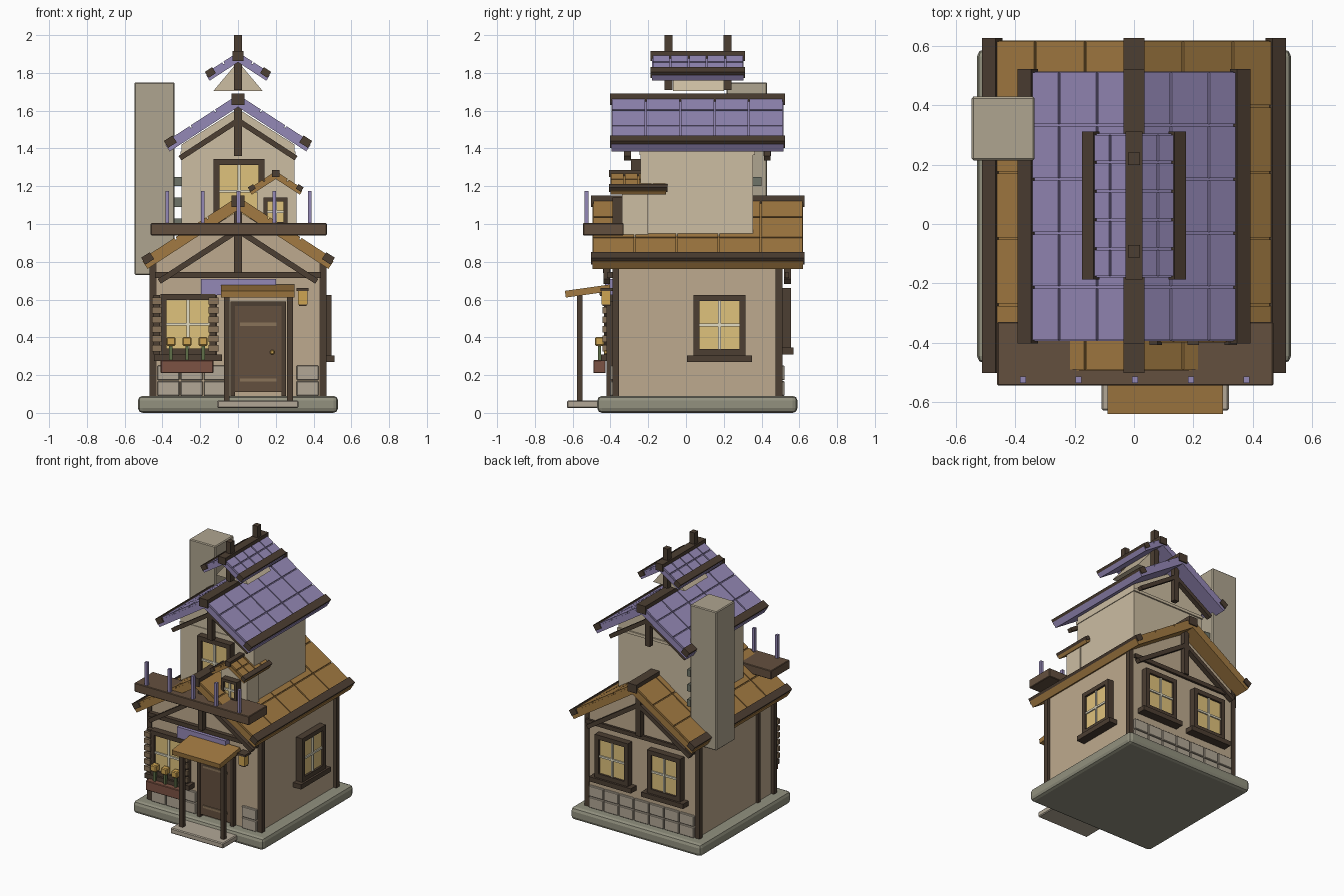
import bpy, bmesh
from math import radians, sqrt
from mathutils import Matrix, Vector

if "Cube" in bpy.data.objects:
    bpy.data.objects.remove(bpy.data.objects["Cube"])

def mat(name, hexa):
    m = bpy.data.materials.new(name)
    c = [int(hexa[i:i + 2], 16) / 255 for i in (0, 2, 4)]
    m.diffuse_color = [((v + .055) / 1.055) ** 2.4 for v in c] + [1]
    m.use_nodes = True
    m.node_tree.nodes["Principled BSDF"].inputs["Base Color"].default_value = m.diffuse_color
    return m

PURPLE, SHINGLE = mat("purple_tile", "9488B6"), mat("brown_tile", "A27A42")
TIMBER, PLANK = mat("dark_timber", "4C3E32"), mat("plank", "64503F")
WALL, PLASTER = mat("wall", "BEAA8E"), mat("plaster", "CCBDA2")
BASE, STONE = mat("base_stone", "92917F"), mat("stone", "B2A796")
CHIM, MOSS = mat("chimney", "AFA590"), mat("mossy_stone", "6E7468")
GLASS, BAR = mat("glass", "DFC27C"), mat("window_bar", "E2DCC4")
CLAY, LEAF = mat("clay", "7C5243"), mat("leaf", "5F7048")
GOLD, SLAT = mat("gold", "CFA552"), mat("slat", "8A745A")

def finish(bm, name, m, bevel=0, segs=1):
    bmesh.ops.recalc_face_normals(bm, faces=bm.faces)
    me = bpy.data.meshes.new(name)
    bm.to_mesh(me)
    bm.free()
    ob = bpy.data.objects.new(name, me)
    me.materials.append(m)
    bpy.context.collection.objects.link(ob)
    if bevel:
        b = ob.modifiers.new("bevel", "BEVEL")
        b.width, b.segments = bevel, segs
    return ob

def boxes(name, m, *spans, turn=0, bevel=0, segs=1):
    """Each span is (x0, x1, y0, y1, z0, z1); turn rotates about z."""
    bm = bmesh.new()
    R = Matrix.Rotation(radians(turn), 4, 'Z')
    for x0, x1, y0, y1, z0, z1 in spans:
        M = R @ Matrix.Translation(((x0 + x1) / 2, (y0 + y1) / 2, (z0 + z1) / 2))
        M = M @ Matrix.Diagonal((x1 - x0, y1 - y0, z1 - z0, 1))
        bmesh.ops.create_cube(bm, size=1, matrix=M)
    return finish(bm, name, m, bevel, segs)

def prisms(name, m, *parts):
    """Each part is (xz outline, y0, y1)."""
    bm = bmesh.new()
    for pts, y0, y1 in parts:
        f = bm.faces.new([bm.verts.new((x, y0, z)) for x, z in pts])
        g = bmesh.ops.extrude_face_region(bm, geom=[f])["geom"]
        bmesh.ops.translate(bm, vec=(0, y1 - y0, 0),
                            verts=[v for v in g if isinstance(v, bmesh.types.BMVert)])
    return finish(bm, name, m)

K = 0.65                                   # pitch shared by all roofs
L = sqrt(1 + K * K)
U, N = Vector((1 / L, -K / L)), Vector((K / L, 1 / L))

def strip(cx, zr, a, b, lo, hi, s):
    """Band along the slope: distances a..b from ridge, heights lo..hi off it."""
    pts = [U * d + N * h for d, h in ((a, hi), (b, hi), (b, lo), (a, lo))]
    return [(cx + s * p.x, zr + p.y) for p in pts]

def rafters(name, m, cx, zr, half, t, y0, y1):
    parts = []
    for s in (1, -1):
        e = U * half * L
        q = e - N * t
        pts = [(0, 0), e, q, (0, -t * L)]
        parts.append(([(cx + s * p[0], zr + p[1]) for p in pts], y0, y1))
    return prisms(name, m, *parts)

def roof(name, m, cx, zr, half, t, y0, y1, rows, cols, beam):
    tile, gap = .012, .008
    rafters(name + "_slab", m, cx, zr - tile * L, half, t - tile, y0, y1)
    parts, run, dy = [], half * L, (y1 - y0) / cols
    for s in (1, -1):
        for r in range(rows):
            for c in range(cols):
                a, b = run * r / rows, run * (r + 1) / rows - gap
                parts.append((strip(cx, zr, a, b, -tile - .002, 0, s),
                              y0 + c * dy + gap / 2, y0 + (c + 1) * dy - gap / 2))
    prisms(name + "_tiles", m, *parts)
    # eave boards and ridge beam
    prisms(name + "_eave_boards", TIMBER, *[
        (strip(cx, zr, run - beam, run + .004, -beam * .7, .008, s), y0 - .008, y1 + .008)
        for s in (1, -1)])
    w = beam * .7
    boxes(name + "_ridge_beam", TIMBER, (cx - w, cx + w, y0 - .008, y1 + .008,
                                         zr - beam * 1.1, zr + .006))

def house(name, m, cx, half, z0, ze, zt, y0, y1):
    prisms(name, m, ([(cx - half, z0), (cx + half, z0), (cx + half, ze), (cx, zt),
                      (cx - half, ze)], y0, y1))

def window(name, x0, x1, z0, z1, wall, turn=0, f=.032, sill=True):
    """Window on a wall at y = wall facing -y, then turned."""
    o, i = wall - .05, wall + .01
    boxes(name + "_frame", TIMBER, (x0, x0 + f, o, i, z0, z1), (x1 - f, x1, o, i, z0, z1),
          (x0, x1, o, i, z1 - f, z1), (x0, x1, o, i, z0, z0 + f), turn=turn)
    boxes(name + "_glass", GLASS, (x0 + f, x1 - f, wall - .035, i, z0 + f, z1 - f), turn=turn)
    cx, cz, b = (x0 + x1) / 2, (z0 + z1) / 2, .007
    boxes(name + "_bars", BAR, (cx - b, cx + b, wall - .045, i, z0 + f, z1 - f),
          (x0 + f, x1 - f, wall - .044, i, cz - b, cz + b), turn=turn)
    if sill:
        boxes(name + "_sill", TIMBER, (x0 - .035, x1 + .035, wall - .065, i, z0 - .035, z0),
              turn=turn)

# base, step and lower storey
boxes("base", BASE, (-.53, .53, -.47, .59, 0, .09), bevel=.025, segs=2)
boxes("door_step", STONE, (-.11, .32, -.63, -.44, .025, .065), bevel=.006)
house("lower_walls", WALL, 0, .445, .08, .79, 1.07, -.385, .505)
boxes("corner_posts", TIMBER, *[(x - .018, x + .018, y - .018, y + .018, .09, .80)
                                for x in (-.45, .45) for y in (-.372, .492)],
      (-.46, -.43, -.21, -.18, .09, .80))

# stone skirting, two rows front and back
stones = []
for y0, y1 in ((-.402, -.38), (.50, .522)):
    for r in range(2):
        for c in range(7):
            w = .86 / 7
            x = -.43 + c * w
            stones.append((x + .003, x + w - .003, y0, y1, .09 + r * .083, .168 + r * .083))
boxes("stone_skirting", STONE, *[s for s in stones if s[2] > 0 or s[1] < -.01 or s[0] > .2],
      bevel=.004)

# lower gable timbers, front and back
for side, y in (("front", -.42), ("back", .537)):
    rafters("lower_braces_" + side, TIMBER, 0, .985, .425, .03, y - .018, y + .018)
    boxes("lower_gable_frame_" + side, TIMBER, (-.02, .02, y - .019, y + .019, .74, 1.1),
          (-.44, .44, y - .012 if y > 0 else y + .005, y + .005 if y > 0 else y + .04, .715, .745))
roof("lower_roof", SHINGLE, 0, 1.145, .505, .06, -.495, .62, 3, 5, .05)

# upper storey
house("upper_walls", PLASTER, 0, .30, .80, 1.42, 1.61, -.24, .355)
for side, y in (("front", -.31), ("back", .43)):
    rafters("upper_braces_" + side, TIMBER, 0, 1.565, .315, .028, y - .018, y + .018)
    boxes("upper_king_post_" + side, TIMBER, (-.02, .02, y - .019, y + .019, 1.36, 1.65))
boxes("upper_tie_band", PLASTER, (-.305, .305, -.245, .365, 1.365, 1.385))
roof("upper_roof", PURPLE, 0, 1.685, .385, .055, -.395, .515, 3, 5, .05)

# roof lantern on top
prisms("top_gable", PLASTER, ([(-.13, 1.705), (.13, 1.705), (0, 1.86)], -.07, .20))
boxes("top_posts", TIMBER, *[(-.02, .02, y - .021, y + .021, 1.71, 2.0) for y in (-.092, .22)])
roof("top_roof", PURPLE, 0, 1.91, .168, .045, -.18, .305, 2, 5, .042)

# chimney with bonding stones
boxes("chimney", CHIM, (-.548, -.335, .215, .43, .73, 1.75), bevel=.006)
boxes("chimney_stones", MOSS, *[(-.345, -.29, .29, .40, z, z + .05) for z in (.98, 1.09, 1.2)])

# windows
window("front_window", -.41, -.12, .31, .63, -.385)
window("side_window", .04, .315, .305, .625, -.445, turn=90)
window("back_window_left", -.355, -.085, .345, .66, -.505, turn=180)
window("back_window_right", .07, .34, .345, .66, -.505, turn=180)
window("upper_window", -.13, .14, 1.0, 1.345, -.24)

# dormer
house("dormer_walls", PLASTER, .205, .105, .92, 1.18, 1.245, -.34, -.2)
window("dormer_window", .135, .262, .99, 1.14, -.34, f=.02, sill=False)
roof("dormer_roof", SHINGLE, .2, 1.28, .14, .035, -.40, -.105, 2, 4, .028)

# balcony with stubs
boxes("balcony", PLANK, (-.462, .47, -.545, -.33, .94, 1.005), bevel=.004)
boxes("balcony_stubs", PURPLE, *[(x - .01, x + .01, -.537, -.515, 1.0, 1.175)
                                 for x in (-.375, -.187, .003, .192, .38)])

# shutters
for side, x in (("left", -.43), ("right", -.13)):
    boxes("shutter_" + side, TIMBER, (x - .018, x + .018, -.425, -.38, .31, .625))
    boxes("shutter_slats_" + side, SLAT, *[(x - .026, x + .026, -.443, -.42, .325 + i * .05,
                                            .36 + i * .05) for i in range(6)])

# flower box
boxes("flower_box", CLAY, (-.41, -.13, -.49, -.425, .21, .28), bevel=.004)
FX = (-.355, -.27, -.185)
boxes("flower_stems", LEAF, *[(x - .009, x + .009, -.467, -.449, .27, .36) for x in FX])
boxes("flower_heads", GOLD, *[(x - .024, x + .024, -.482, -.434, .355, .402) for x in FX],
      bevel=.006)

# door with straps and knob
boxes("door", PLANK, (-.015, .23, -.415, -.38, .11, .565))
boxes("door_frame", TIMBER, (-.04, -.015, -.42, -.38, .09, .59), (.23, .255, -.42, -.38, .09, .59),
      (-.04, .255, -.42, -.38, .565, .59))
boxes("door_straps", SLAT, *[(.01, .205, -.422, -.41, z, z + .018) for z in (.165, .46)])
boxes("door_knob", GOLD, (.17, .192, -.435, -.41, .31, .332), bevel=.004)

# porch canopy
boxes("porch_posts", TIMBER, *[(x - .015, x + .015, -.577, -.547, .06, .63) for x in (-.06, .275)])
canopy = boxes("porch_roof", SHINGLE, (-.09, .30, -.12, .12, -.018, .018))
trim = boxes("porch_roof_trim", TIMBER, (-.08, .29, .06, .11, -.035, -.012))
for ob in (canopy, trim):
    ob.location = (0, -.52, .645)
    ob.rotation_euler.x = radians(8)
boxes("wall_banner", PURPLE, (-.195, .20, -.43, -.38, .625, .71))

# wall lamp
boxes("lamp", GOLD, (.317, .367, -.447, -.4, .575, .645))
boxes("lamp_cap", TIMBER, (.31, .374, -.453, -.38, .645, .66), (.322, .362, -.442, -.4, .565, .577))
